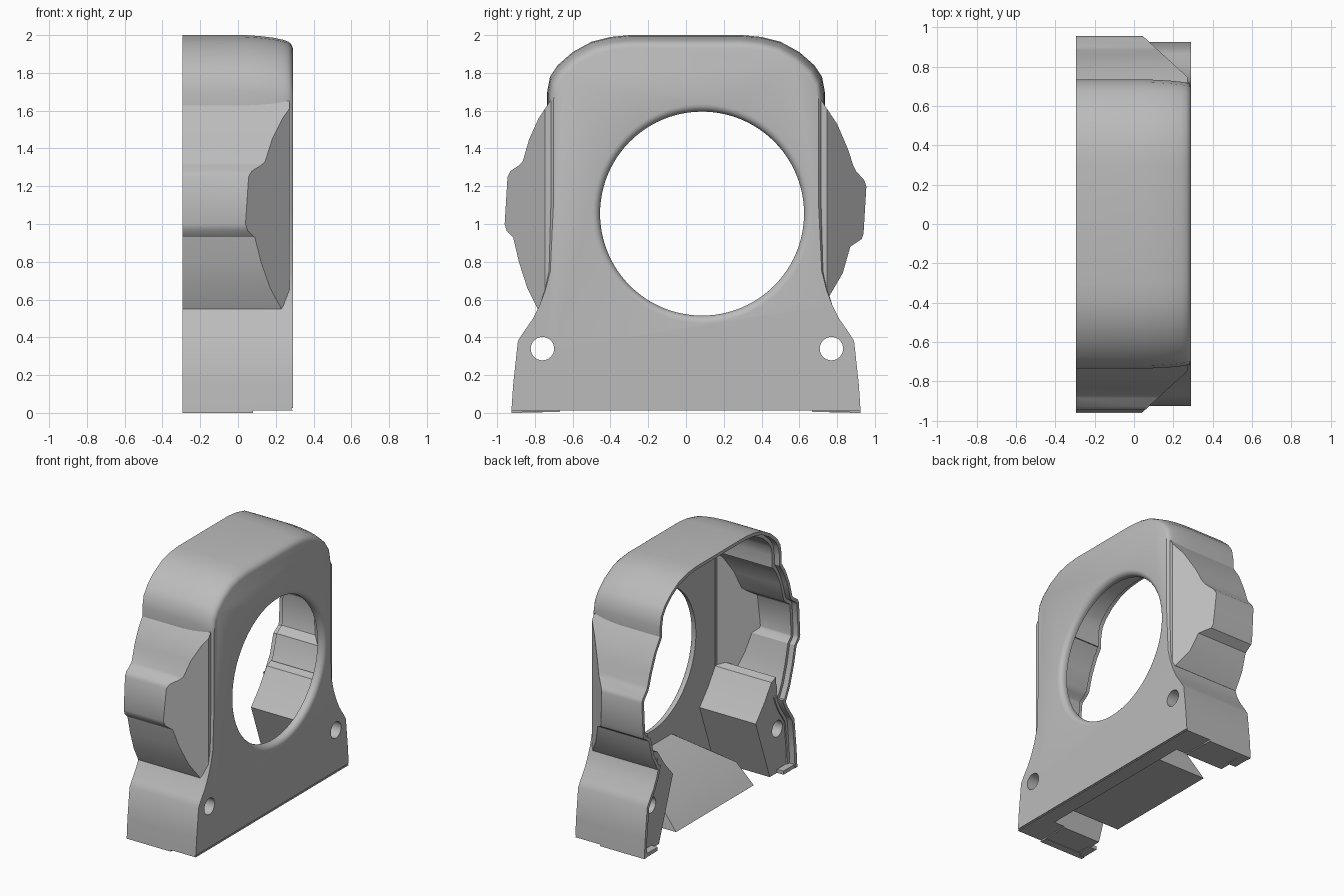
import bpy, bmesh, math
from mathutils import Vector

cube = bpy.data.objects.get("Cube")
if cube:
    bpy.data.objects.remove(cube, do_unlink=True)

grey = bpy.data.materials.new("satin_grey")
grey.use_nodes = True
COLOUR = (0.5, 0.5, 0.5, 1)
grey.diffuse_color = COLOUR
grey.node_tree.nodes["Principled BSDF"].inputs["Base Color"].default_value = COLOUR


def finish(name, bm):
    bmesh.ops.recalc_face_normals(bm, faces=bm.faces)
    mesh = bpy.data.meshes.new(name)
    bm.to_mesh(mesh)
    bm.free()
    mesh.materials.append(grey)
    obj = bpy.data.objects.new(name, mesh)
    bpy.context.collection.objects.link(obj)
    return obj


def loft(name, rings, clip=None):
    """Skin equal rings of points, cap both ends, optionally slice by a plane."""
    bm = bmesh.new()
    loops = [[bm.verts.new(p) for p in ring] for ring in rings]
    n = len(loops[0])
    for a, b in zip(loops, loops[1:]):
        for i in range(n):
            j = (i + 1) % n
            bm.faces.new((a[i], a[j], b[j], b[i]))
    bm.faces.new(loops[0])
    bm.faces.new(loops[-1])
    if clip:
        cut = bmesh.ops.bisect_plane(bm, geom=bm.verts[:] + bm.edges[:] + bm.faces[:],
                                     plane_co=clip[0], plane_no=clip[1], clear_outer=True)
        edges = [e for e in cut["geom_cut"] if isinstance(e, bmesh.types.BMEdge)]
        bmesh.ops.holes_fill(bm, edges=edges, sides=0)
    return finish(name, bm)


def prism(name, pts, x0, x1, clip=None):
    return loft(name, [[(x, y, z) for y, z in pts] for x in (x0, x1)], clip)


def box(name, x0, x1, y0, y1, z0, z1):
    return prism(name, [(y0, z0), (y1, z0), (y1, z1), (y0, z1)], x0, x1)


def lathe(name, cy, cz, profile, n=96):
    turns = [2 * math.pi * i / n for i in range(n)]
    return loft(name, [[(x, cy + r * math.cos(t), cz + r * math.sin(t)) for t in turns]
                       for x, r in profile])


def combine(target, tool, operation):
    tool.hide_render = True
    mod = target.modifiers.new("combine", "BOOLEAN")
    mod.operation, mod.solver, mod.object = operation, "EXACT", tool
    bpy.context.view_layer.objects.active = target
    bpy.ops.object.modifier_apply(modifier=mod.name)
    bpy.data.objects.remove(tool, do_unlink=True)


def inset(pts, d):
    """Move a counter-clockwise outline inward by d."""
    pts = [Vector(p) for p in pts]
    out = []
    for i, p in enumerate(pts):
        a = (p - pts[i - 1]).normalized()
        b = (pts[(i + 1) % len(pts)] - p).normalized()
        na, nb = Vector((-a.y, a.x)), Vector((-b.y, b.x))
        m = (na + nb).normalized()
        out.append(tuple(p + m * d / max(0.5, m.dot(na))))
    return out


# Outlines in (y, z)
HALF = [(.925, 0), (.915, .15), (.89, .38), (.865, .42), (.81, .5), (.775, .57),
        (.75, .65), (.735, .75), (.735, 1.1), (.735, 1.7), (.72, 1.78), (.68, 1.84),
        (.6, 1.91), (.5, 1.965), (.4, 1.99), (.3, 2)]
BODY = HALF + [(-y, z) for y, z in reversed(HALF)]
EAR_A = [(-.5, 1.65), (-.72, 1.65), (-.78, 1.56), (-.83, 1.45), (-.865, 1.33),
         (-.885, 1.31), (-.93, 1.28), (-.945, 1.25), (-.96, 1), (-.95, .965),
         (-.915, .93), (-.885, .8), (-.84, .66), (-.785, .55), (-.5, .55)]
EAR_B = [(.5, .62), (.76, .62), (.83, .74), (.87, .88), (.9, .9), (.93, .92), (.94, .95),
         (.955, 1.2), (.945, 1.23), (.9, 1.28), (.885, 1.31), (.86, 1.39), (.8, 1.53),
         (.72, 1.65), (.5, 1.65)]
EARS = [(-1, EAR_A), (1, EAR_B)]
BACK, FRONT = -.295, .29
WALL = .05


def eased(y, z, k):
    w = min(1, max(0, (z - .6) / .3))
    return y * (1 - .6 * k * w), z - k * max(0, z - 1.1)


# Outer shell with edges easing over toward the face plate
steps = [(BACK, 0), (.04, 0), (.12, .006), (.19, .016), (.24, .028),
         (.265, .038), (.281, .052), (FRONT, .075)]
housing = loft("housing", [[(x, *eased(y, z, k)) for y, z in BODY] for x, k in steps])

# Side ears, sliced diagonally toward the plate
for s, ear in EARS:
    clip = (Vector((.285, s * .735, 1)), Vector((.917, s, 0)))
    combine(housing, prism("ear", ear, BACK, .272, clip), "UNION")

# Hollow interior and the shallow step round the open rim
for depth, x_end in ((WALL, .235), (WALL / 2, -.25)):
    cavity = [(y, z if z > .1 else -.1) for y, z in inset(BODY, depth)]
    combine(housing, prism("cavity", cavity, -.4, x_end), "DIFFERENCE")
    for s, ear in EARS:
        clip = (Vector((.23, s * .705, 1)), Vector((.917, s, 0)))
        combine(housing, prism("ear_cavity", inset(ear, depth), -.41, x_end - .003, clip),
                "DIFFERENCE")

# Solid corner bosses, rear feet
BOSS = [(.895, .004), (.67, .004), (.5, .475), (.6, .59), (.69, .72),
        (.745, .74), (.755, .58), (.86, .39)]
for s in (-1, 1):
    combine(housing, prism("corner_boss", [(s * y, z) for y, z in BOSS], -.24, .26), "UNION")
    y0, y1 = sorted((s * .76, s * .9))
    combine(housing, box("foot", BACK + .002, -.22, y0, y1, .002, .03), "UNION")

# Lower lip behind the plate and its raised underside
combine(housing, box("lower_lip", .17, .27, -.89, .89, .003, .05), "UNION")
combine(housing, box("underside_step", .08, .4, -1.2, 1.2, -.2, .012), "DIFFERENCE")
combine(housing, box("plate_groove", .283, .4, -1.2, 1.2, .014, .026), "DIFFERENCE")

# Main opening with a rounded lip
R, F = .54, .04
lip = [(FRONT - F + F * math.sin(a), R + F * (1 - math.cos(a)))
       for a in (math.pi / 2 * i / 6 for i in range(7))]
opening = lathe("opening", .085, 1.055, [(.1, R)] + lip + [(.4, R + F)])
combine(housing, opening, "DIFFERENCE")

# Screw holes
for y in (-.76, .77):
    combine(housing, lathe("screw_hole", y, .34, [(-.5, .062), (.5, .062)], 32), "DIFFERENCE")

# Sloped guide inside the base
bm = bmesh.new()
for x, y, z in [(-.245, .47, .02), (.26, .47, .02), (-.11, .45, .17),
                (.26, .14, .42), (.26, .45, .22)]:
    for s in (-1, 1):
        bm.verts.new((x, s * y, z))
bmesh.ops.convex_hull(bm, input=bm.verts[:])
guide = finish("base_guide", bm)

# Smooth shading with crisp edges
bpy.ops.object.select_all(action="DESELECT")
for obj in (housing, guide):
    obj.select_set(True)
bpy.context.view_layer.objects.active = housing
bpy.ops.object.shade_smooth_by_angle(angle=math.radians(32))
